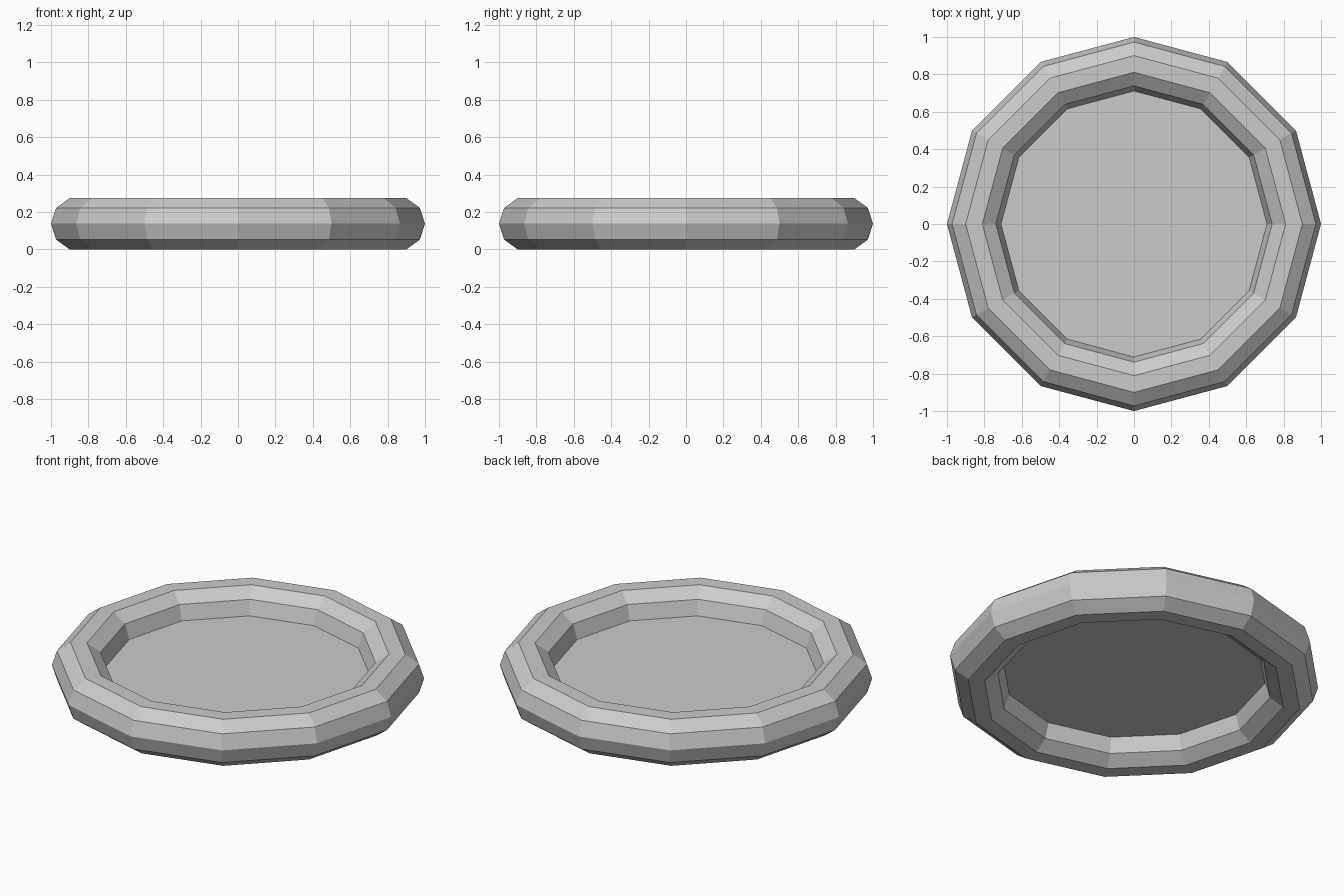
import bpy
import math

if "Cube" in bpy.data.objects:
    bpy.data.objects.remove(bpy.data.objects["Cube"])

MINOR = 0.1445            # tube radius, ten-sided tube
MAJOR = 1.0 - MINOR
MID_Z = MINOR * math.sin(math.radians(72))   # flat underside rests on z = 0

# Faceted outer ring
bpy.ops.mesh.primitive_torus_add(
    major_segments=12, minor_segments=10,
    major_radius=MAJOR, minor_radius=MINOR,
    location=(0, 0, MID_Z))
ring = bpy.context.object
ring.name = "outer_ring"
ring.data.shade_flat()

# Flat floor panel spanning the ring at mid height
bpy.ops.mesh.primitive_circle_add(
    vertices=12, radius=MAJOR - MINOR, fill_type='NGON',
    location=(0, 0, MID_Z))
bpy.context.object.name = "floor_panel"
